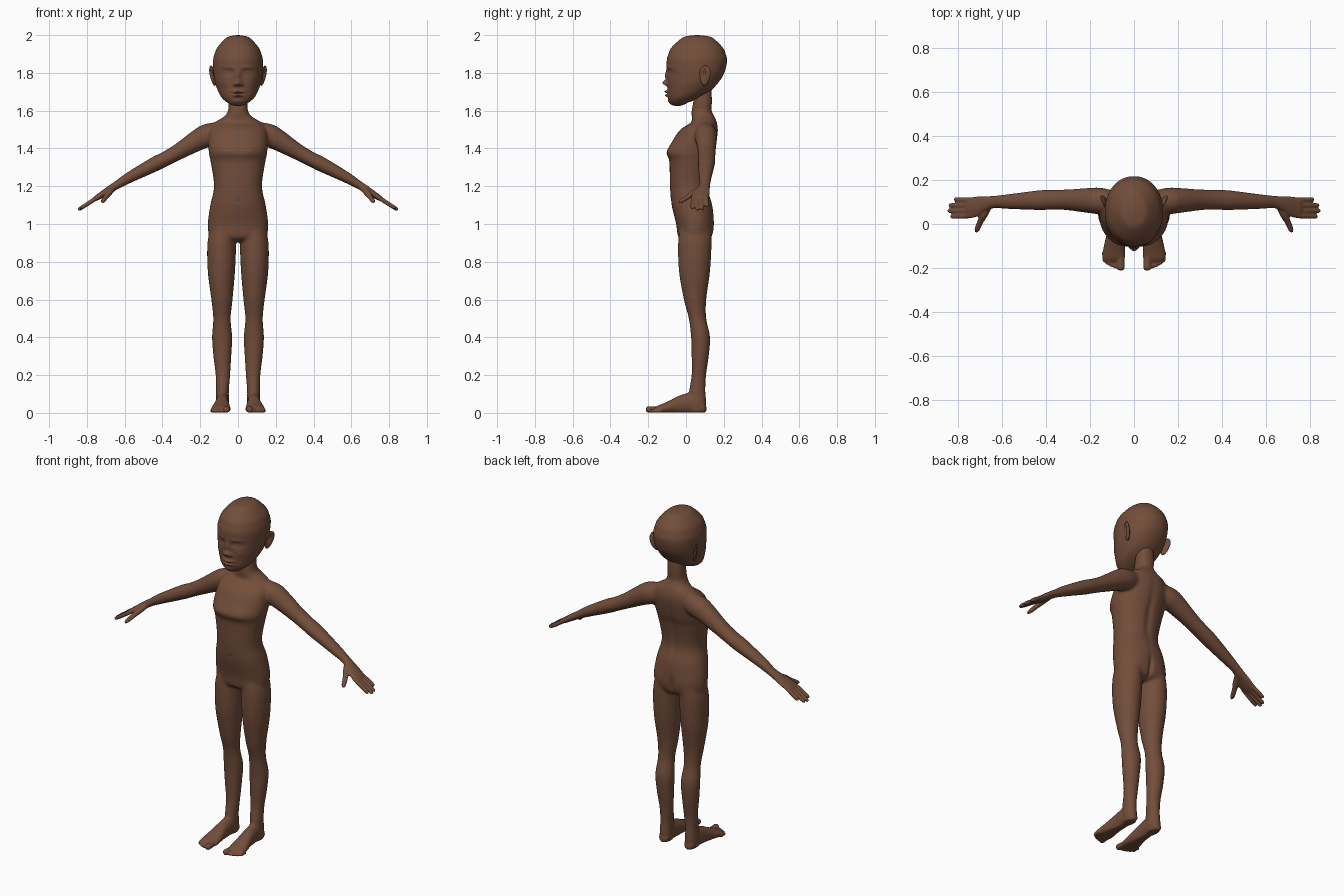
import bpy, bmesh, math
from mathutils import Vector, Matrix

skin = bpy.data.materials.new("brown_skin")
skin.diffuse_color = (0.17, 0.075, 0.042, 1)
X, Y, Z = Vector((1, 0, 0)), Vector((0, 1, 0)), Vector((0, 0, 1))


def spline(secs, sub):
    """Catmull-Rom interpolation of the section numbers."""
    out, k = [], len(secs)
    for i in range(k - 1):
        a, b, c, d = (secs[min(max(j, 0), k - 1)] for j in (i - 1, i, i + 1, i + 2))
        for s in range(sub):
            t = s / sub
            out.append([0.5 * (2 * q + (r - p) * t + (2 * p - 5 * q + 4 * r - w) * t * t
                        + (3 * q - p - 3 * r + w) * t ** 3) for p, q, r, w in zip(a, b, c, d)])
    return out + [list(secs[-1])]


def loft(bm, secs, u, v, n=32, sub=6, power=1.0, side=1):
    """Closed skin through elliptical sections (x, y, z, ru, rv)."""
    rings = []
    for x, y, z, ru, rv in spline(secs, sub):
        ring = []
        for i in range(n):
            a = 2 * math.pi * i / n
            c, s = math.cos(a), math.sin(a)
            c, s = math.copysign(abs(c) ** power, c), math.copysign(abs(s) ** power, s)
            p = Vector((x, y, z)) + u * (max(ru, .001) * c) + v * (max(rv, .001) * s)
            ring.append(bm.verts.new((p.x * side, p.y, p.z)))
        rings.append(ring)
    for a, b in zip(rings, rings[1:]):
        for i in range(n):
            bm.faces.new((a[i], a[(i + 1) % n], b[(i + 1) % n], b[i]))
    bm.faces.new(rings[0])
    bm.faces.new(rings[-1])


def finish(name, bm):
    bmesh.ops.recalc_face_normals(bm, faces=bm.faces)
    me = bpy.data.meshes.new(name)
    bm.to_mesh(me)
    bm.free()
    me.materials.append(skin)
    ob = bpy.data.objects.new(name, me)
    bpy.context.collection.objects.link(ob)
    me.polygons.foreach_set("use_smooth", [True] * len(me.polygons))
    return ob


def sculpt(verts, spots, front):
    """Push the front or back surface along y with soft round brushes."""
    for v in verts:
        x, z, d = v.co.x, v.co.z, 0
        if (v.co.y < 0.02) != front:
            continue
        for cx, cz, sx, sz, dy in spots:
            for c in {cx, -cx}:
                d += dy * math.exp(-((x - c) / sx) ** 2 - ((z - cz) / sz) ** 2)
        v.co.y += d


# ---- body: torso and neck ----
bm = bmesh.new()
torso = [(1.72, .09, .045, .045), (1.65, .088, .05, .049), (1.6, .083, .053, .053),
         (1.57, .09, .072, .06), (1.54, .096, .12, .067), (1.5, .07, .15, .1),
         (1.45, .05, .157, .115), (1.38, .025, .155, .125), (1.33, .023, .145, .111),
         (1.2, .015, .127, .1), (1.1, .032, .147, .108), (1.0, .048, .16, .1),
         (.93, .047, .15, .088), (.905, .047, .11, .05)]
loft(bm, [(0, y, z, a, b) for z, y, a, b in torso], X, Y, 48, 6, .92)

leg = [(1.0, .08, .05, .06, .08), (.9, .086, .047, .076, .089), (.75, .088, .045, .072, .082),
       (.6, .085, .048, .056, .059), (.5, .085, .061, .046, .046), (.4, .084, .077, .053, .05),
       (.3, .083, .075, .047, .045), (.2, .08, .068, .038, .038), (.12, .082, .06, .034, .043),
       (.05, .083, .06, .035, .047), (.005, .083, .06, .03, .04)]
foot = [(.108, .02, .012, .012), (.09, .03, .03, .032), (.03, .05, .034, .055),
        (-.03, .044, .037, .05), (-.08, .032, .045, .037), (-.12, .022, .051, .028),
        (-.155, .016, .05, .02), (-.172, .014, .035, .01)]
toes = [(.06, -.212, .018), (.085, -.203, .0105), (.103, -.196, .0105),
        (.12, -.187, .01), (.135, -.174, .01)]
arm = [(.07, .1, 1.5, .045, .05), (.15, .105, 1.473, .06, .064), (.21, .107, 1.445, .057, .057),
       (.307, .11, 1.387, .047, .044), (.38, .11, 1.347, .045, .039), (.44, .108, 1.317, .044, .039),
       (.573, .102, 1.247, .033, .029), (.637, .1, 1.209, .028, .022), (.68, .09, 1.182, .036, .02),
       (.72, .078, 1.156, .047, .017), (.755, .073, 1.134, .045, .013), (.765, .073, 1.128, .03, .006)]
fingers = [(.112, .82), (.085, .843), (.06, .848), (.034, .836)]
V = Vector((.54, 0, .84))
for s in (1, -1):
    # legs, feet and toes
    loft(bm, [(x, y, z, a, b) for z, x, y, a, b in leg], X, Y, side=s)
    loft(bm, [(.083 - .06 * min(y, 0) , y, z, a, b) for y, z, a, b in foot], X, Z, side=s)
    for x, tip, r in toes:
        loft(bm, [(x + .004, -.13, r, r, r), (x, tip + .03, r, r, r * .9), (x, tip + .012, r, r, r),
                  (x, tip + .003, r, r * .7, r * .7), (x, tip, r, r * .2, r * .2)], X, Z, 16, 4, side=s)
    # arms, hands and fingers
    loft(bm, arm, Y, V, side=s)
    for y, tip in fingers:
        y0, pts = .073 + (y - .073) * .9, []
        for x, r in ((.735, .011), (.78, .0118), (tip - .012, .0105), (tip - .003, .007), (tip, .002)):
            f = (x - .735) / (tip - .735)
            pts.append((x, y0 + (y - y0) * f, 1.146 - (x - .735) * .64, r, r))
        loft(bm, pts, Y, V, 16, 4, side=s)
    loft(bm, [(.655, .085, 1.19, .012, .012), (.68, .045, 1.168, .017, .016), (.7, .008, 1.142, .014, .013),
              (.714, -.025, 1.122, .012, .011), (.719, -.04, 1.114, .004, .004)],
         Vector((.85, .4, -.3)).normalized(), Vector((.5, -.3, .8)).normalized(), 16, 5, side=s)
for v in bm.verts:
    v.co.z = max(v.co.z, 0.002)
body = finish("body", bm)

# fuse the limbs, then soften the joints
def apply_mod(ob, kind, **props):
    m = ob.modifiers.new(kind, kind)
    for k, val in props.items():
        setattr(m, k, val)
    bpy.context.view_layer.objects.active = ob
    bpy.ops.object.modifier_apply(modifier=m.name)

apply_mod(body, 'REMESH', mode='VOXEL', voxel_size=.0052, use_smooth_shade=True)
group = body.vertex_groups.new(name="joints")
for v in body.data.vertices:
    x, z = abs(v.co.x), v.co.z
    w = min(1, max(0, (.4 - x) / .15)) * min(1, max(0, (z - .75) / .1)) * min(1, max(0, (1.62 - z) / .05))
    ankle = .6 * math.exp(-((z - .11) / .04) ** 2)
    group.add([v.index], max(w, ankle), 'REPLACE')
apply_mod(body, 'SMOOTH', factor=.5, iterations=30, vertex_group="joints")
apply_mod(body, 'SMOOTH', factor=.5, iterations=3)
sculpt(body.data.vertices, [(.065, 1.385, .05, .03, -.008), (0, 1.12, .008, .01, .004)], True)
sculpt(body.data.vertices, [(0, 1.3, .02, .15, -.008), (0, .97, .014, .06, -.014),
                            (.075, .98, .04, .05, .004)], False)
body.data.polygons.foreach_set("use_smooth", [True] * len(body.data.polygons))

# ---- head: (z, front y, back y, half width) with a sculpted face ----
head = [(2.0, .055, .065, .004), (1.996, .015, .105, .032), (1.984, -.022, .143, .064),
        (1.936, -.075, .193, .108), (1.9, -.093, .21, .124), (1.862, -.102, .217, .132),
        (1.8, -.1, .203, .13), (1.75, -.097, .172, .122), (1.705, -.098, .13, .106),
        (1.67, -.095, .075, .087), (1.645, -.086, .02, .06), (1.63, -.075, -.015, .033),
        (1.625, -.055, -.035, .008)]
bm = bmesh.new()
loft(bm, [(0, (f + b) / 2, z, w, (b - f) / 2) for z, f, b, w in head], X, Y, 160, 10, .95)
sculpt(bm.verts, [(0, 1.785, .014, .03, -.012), (0, 1.747, .016, .014, -.024),
                  (.018, 1.74, .011, .009, -.012), (.05, 1.803, .028, .015, .014),
                  (.053, 1.802, .019, .009, -.009), (.053, 1.802, .02, .0022, .004),
                  (.05, 1.828, .03, .008, -.004), (.07, 1.75, .025, .025, -.005),
                  (0, 1.701, .026, .007, -.017), (0, 1.681, .022, .0075, -.016),
                  (0, 1.691, .032, .0025, .006), (0, 1.648, .025, .012, -.006)], True)
finish("head", bm)

# ---- ears: cupped discs, tilted outwards ----
for s, name in ((1, "left_ear"), (-1, "right_ear")):
    bm = bmesh.new()
    bmesh.ops.create_uvsphere(bm, u_segments=32, v_segments=24, radius=1)
    for v in bm.verts:
        x, y, z = v.co
        if x > 0:
            x -= 1.3 * math.exp(-((y + .15) / .5) ** 2 - ((z - .1) / .6) ** 2)
        y *= 1 + .25 * z
        v.co = (x * .012, y * .03, z * .055)
    bm.transform(Matrix.Translation((.134, .1, 1.785)) @ Matrix.Rotation(-.35, 4, 'Z')
                 @ Matrix.Rotation(.17, 4, 'Y') @ Matrix.Rotation(-.15, 4, 'X'))
    bm.transform(Matrix.Diagonal((s, 1, 1, 1)))
    finish(name, bm)
